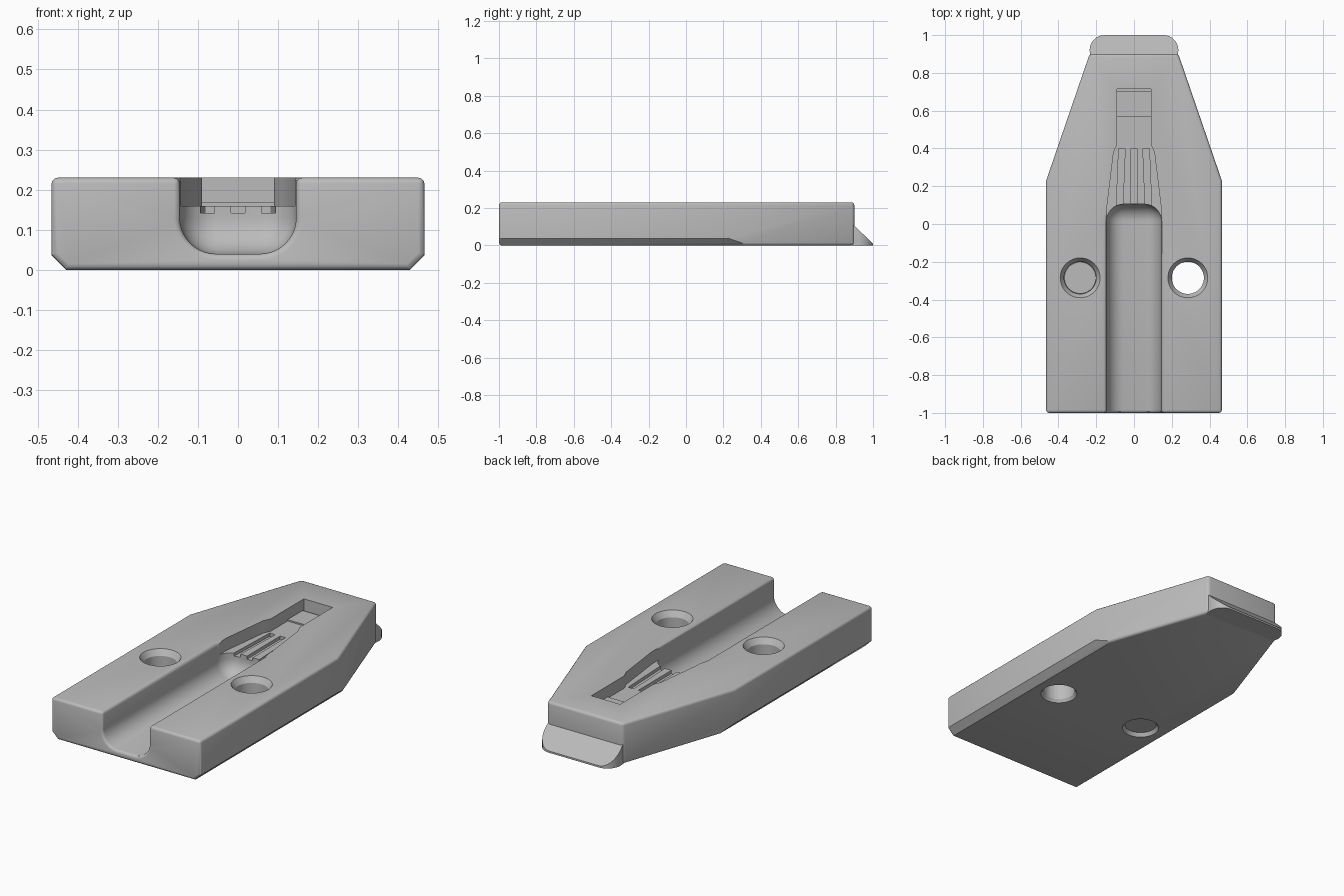
import bpy, bmesh, math
from mathutils import Vector

old = bpy.data.objects.get("Cube")
if old:
    bpy.data.objects.remove(old, do_unlink=True)

grey = bpy.data.materials.new("plain grey")
grey.use_nodes = True
grey.diffuse_color = (0.5, 0.5, 0.5, 1)
grey.node_tree.nodes["Principled BSDF"].inputs["Base Color"].default_value = (0.5, 0.5, 0.5, 1)


def finish(name, bm):
    bmesh.ops.recalc_face_normals(bm, faces=bm.faces)
    mesh = bpy.data.meshes.new(name)
    bm.to_mesh(mesh)
    bm.free()
    mesh.materials.append(grey)
    obj = bpy.data.objects.new(name, mesh)
    bpy.context.collection.objects.link(obj)
    return obj


def prism(half, z0, z1):
    """Upright prism from the right half of a symmetric plan outline."""
    bm = bmesh.new()
    plan = half + [(-x, y) for x, y in reversed(half)]
    face = bm.faces.new([bm.verts.new((x, y, z0)) for x, y in plan])
    ext = bmesh.ops.extrude_face_region(bm, geom=[face])
    top = [g for g in ext["geom"] if isinstance(g, bmesh.types.BMVert)]
    bmesh.ops.translate(bm, verts=top, vec=(0, 0, z1 - z0))
    bmesh.ops.recalc_face_normals(bm, faces=bm.faces)
    return bm


def slice_off(bm, point, normal):
    bmesh.ops.bisect_plane(bm, geom=bm.verts[:] + bm.edges[:] + bm.faces[:], dist=1e-5,
                           plane_co=point, plane_no=Vector(normal), clear_outer=True)
    bmesh.ops.holes_fill(bm, edges=[e for e in bm.edges if e.is_boundary], sides=0)


def activate(obj):
    bpy.ops.object.select_all(action="DESELECT")
    obj.select_set(True)
    bpy.context.view_layer.objects.active = obj


def cut(obj, cutter):
    mod = obj.modifiers.new("cut", "BOOLEAN")
    mod.operation = "DIFFERENCE"
    mod.solver = "EXACT"
    mod.object = cutter
    activate(obj)
    bpy.ops.object.modifier_apply(modifier=mod.name)
    bpy.data.objects.remove(cutter, do_unlink=True)


def cone(x, y, z0, z1, r0, r1):
    bm = bmesh.new()
    bmesh.ops.create_cone(bm, cap_ends=True, segments=48, radius1=r0, radius2=r1, depth=z1 - z0)
    bmesh.ops.translate(bm, verts=bm.verts, vec=(x, y, (z0 + z1) / 2))
    return finish("hole_cutter", bm)


# Tapered block with chamfered lower sides
bm = prism([(0.465, -1), (0.465, 0.23), (0.235, 0.9)], 0, 0.23)
for side in (1, -1):
    slice_off(bm, (side * 0.465, 0, 0.037), (side, 0, -1))
body = finish("body", bm)

# Round-bottomed groove open at the front, with a rounded inner end
bm = prism([(0.145, -1.2), (0.145, 0.105)], 0.04, 0.5)
rounded = []
for e in bm.edges:
    a, b = e.verts[0].co, e.verts[1].co
    low = max(a.z, b.z) < 0.1
    back = min(a.y, b.y) > 0
    if back and min(a.z, b.z) < 0.1 or low and max(a.y, b.y) > 0:
        rounded.append(e)
bmesh.ops.bevel(bm, geom=rounded, offset=0.09, offset_type="OFFSET", segments=10,
                profile=0.5, affect="EDGES")
cut(body, finish("groove_cutter", bm))

# Softened outer edges
bevel = body.modifiers.new("soft_edges", "BEVEL")
bevel.width = 0.015
bevel.segments = 3
bevel.limit_method = "ANGLE"
bevel.angle_limit = math.radians(50)
bevel.use_clamp_overlap = False
activate(body)
bpy.ops.object.modifier_apply(modifier=bevel.name)

# Funnel-shaped channel behind the groove
funnel = [(0.143, 0.0), (0.142, 0.1), (0.108, 0.38), (0.09, 0.42), (0.09, 0.715)]
cut(body, finish("channel_cutter", prism(funnel, 0.16, 0.4)))

# Three fanned slots in the channel floor
for k in (-1, 0, 1):
    bm = prism([(0.017, 0.0), (0.017, 0.4)], 0.142, 0.3)
    for v in bm.verts:
        v.co.x += k * (0.08 - 0.04 * v.co.y)
    cut(body, finish("slot_cutter", bm))

# Screw holes with flared rims
for side in (1, -1):
    x, y = side * 0.285, -0.285
    cut(body, cone(x, y, -0.1, 0.4, 0.085, 0.085))
    cut(body, cone(x, y, 0.195, 0.24, 0.083, 0.112))
    cut(body, cone(x, y, -0.01, 0.02, 0.103, 0.083))

# Wedge lip at the back with rounded corners
arc = [(0.155 + 0.08 * math.cos(t * math.pi / 16), 0.92 + 0.08 * math.sin(t * math.pi / 16))
       for t in range(9)]
bm = prism([(0.23, 0.87)] + arc, 0, 0.15)
slice_off(bm, (0, 1, 0.01), (0, 0.095, 0.1))
lip = finish("back_lip", bm)

# Raised pad at the end of the channel
pad = finish("channel_pad", prism([(0.092, 0.57), (0.092, 0.705)], 0.15, 0.168))

for obj in (body, lip, pad):
    activate(obj)
    bpy.ops.object.shade_smooth_by_angle(angle=math.radians(30))
